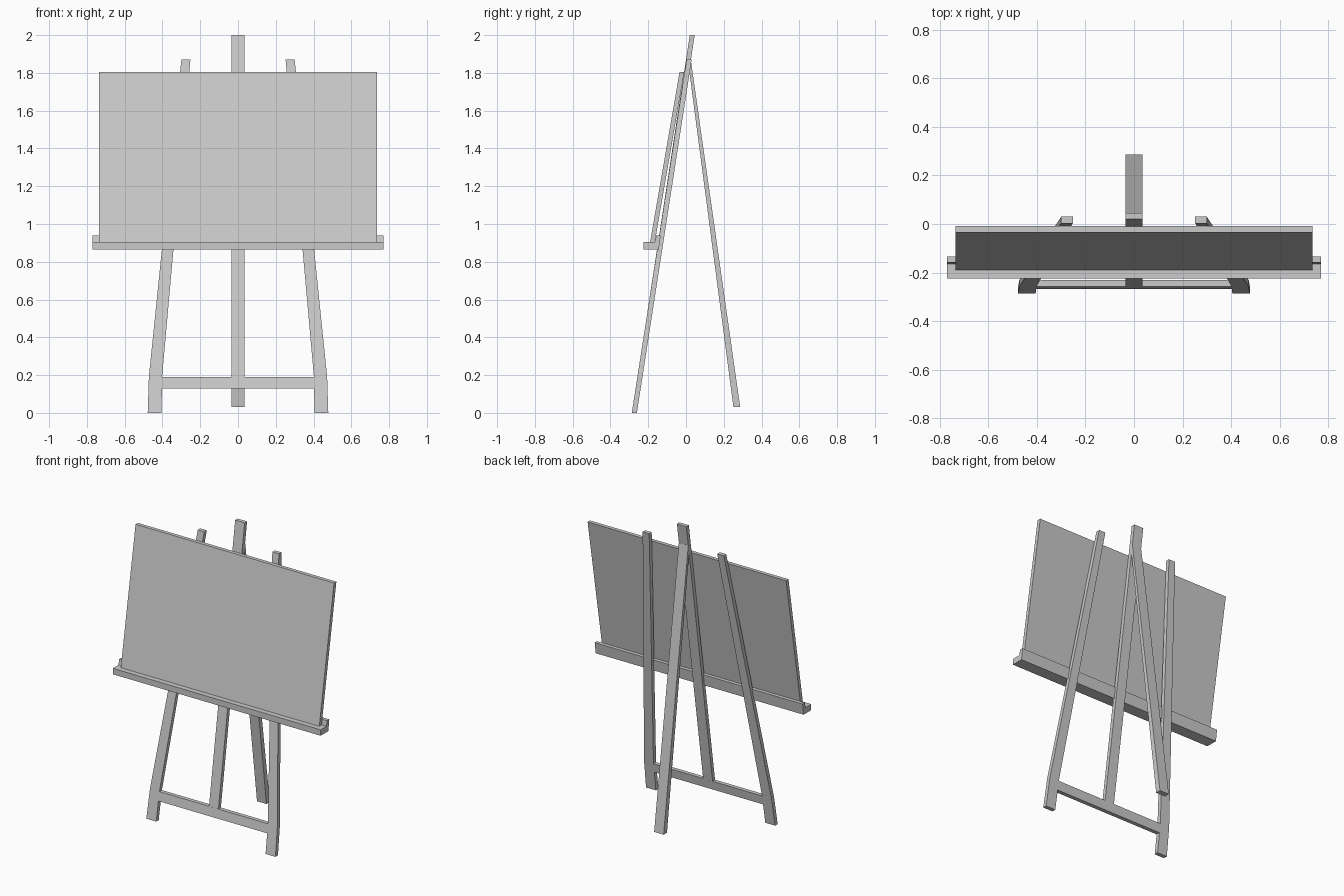
import bpy, bmesh

if "Cube" in bpy.data.objects:
    bpy.data.objects.remove(bpy.data.objects["Cube"])


def loft(name, rings):
    """Solid through rectangular sections (x0, x1, y0, y1, z)."""
    bm = bmesh.new()
    loops = []
    for x0, x1, y0, y1, z in rings:
        loops.append([bm.verts.new((x, y, z)) for x, y in
                      ((x0, y0), (x1, y0), (x1, y1), (x0, y1))])
    for a, b in zip(loops, loops[1:]):
        for i in range(4):
            j = (i + 1) % 4
            bm.faces.new((a[i], a[j], b[j], b[i]))
    bm.faces.new(loops[0][::-1])
    bm.faces.new(loops[-1])
    return finish(name, bm)


def extrude_x(name, profile, half):
    """Side profile (y, z) extruded from -half to +half in x."""
    bm = bmesh.new()
    face = bm.faces.new([bm.verts.new((-half, y, z)) for y, z in profile])
    new = bmesh.ops.extrude_face_region(bm, geom=[face])["geom"]
    bmesh.ops.translate(bm, vec=(2 * half, 0, 0),
                        verts=[v for v in new if isinstance(v, bmesh.types.BMVert)])
    return finish(name, bm)


def finish(name, bm):
    bmesh.ops.recalc_face_normals(bm, faces=bm.faces)
    mesh = bpy.data.meshes.new(name)
    bm.to_mesh(mesh)
    bm.free()
    obj = bpy.data.objects.new(name, mesh)
    bpy.context.collection.objects.link(obj)
    return obj


def frame_y(z):
    """Front surface of the leaning front frame at height z."""
    return -0.287 + 0.155 * z


# Front legs: straight wide foot, then tapering inward to the top
T = 0.027
legs = loft("front_legs", [
    (x0, x1, frame_y(z), frame_y(z) + T, z) for x0, x1, z in
    ((0.405, 0.478, 0), (0.402, 0.472, 0.19), (0.252, 0.300, 1.87))])
mirror = legs.modifiers.new("Mirror", "MIRROR")
mirror.use_axis = (True, False, False)

# Crossbar between the feet
loft("crossbar", [(-0.404, 0.404, frame_y(z), frame_y(z) + T, z)
                  for z in (0.13, 0.19)])

# Central mast rising from the crossbar
extrude_x("mast", [(-0.257, 0.19), (-0.231, 0.19), (0.046, 2.0), (0.020, 2.0)], 0.035)

# Rear prop leg, hinged high on the mast
extrude_x("rear_leg", [(0.251, 0.03), (0.287, 0.03), (0.026, 1.865), (0.010, 1.865)], 0.035)

# Tray with raised back lip
extrude_x("tray", [(-0.225, 0.865), (-0.144, 0.865), (-0.134, 0.94),
                   (-0.158, 0.94), (-0.164, 0.905), (-0.225, 0.905)], 0.77)

# Board leaning on the tray
extrude_x("board", [(-0.190, 0.905), (-0.165, 0.905), (-0.009, 1.805), (-0.034, 1.805)], 0.735)
